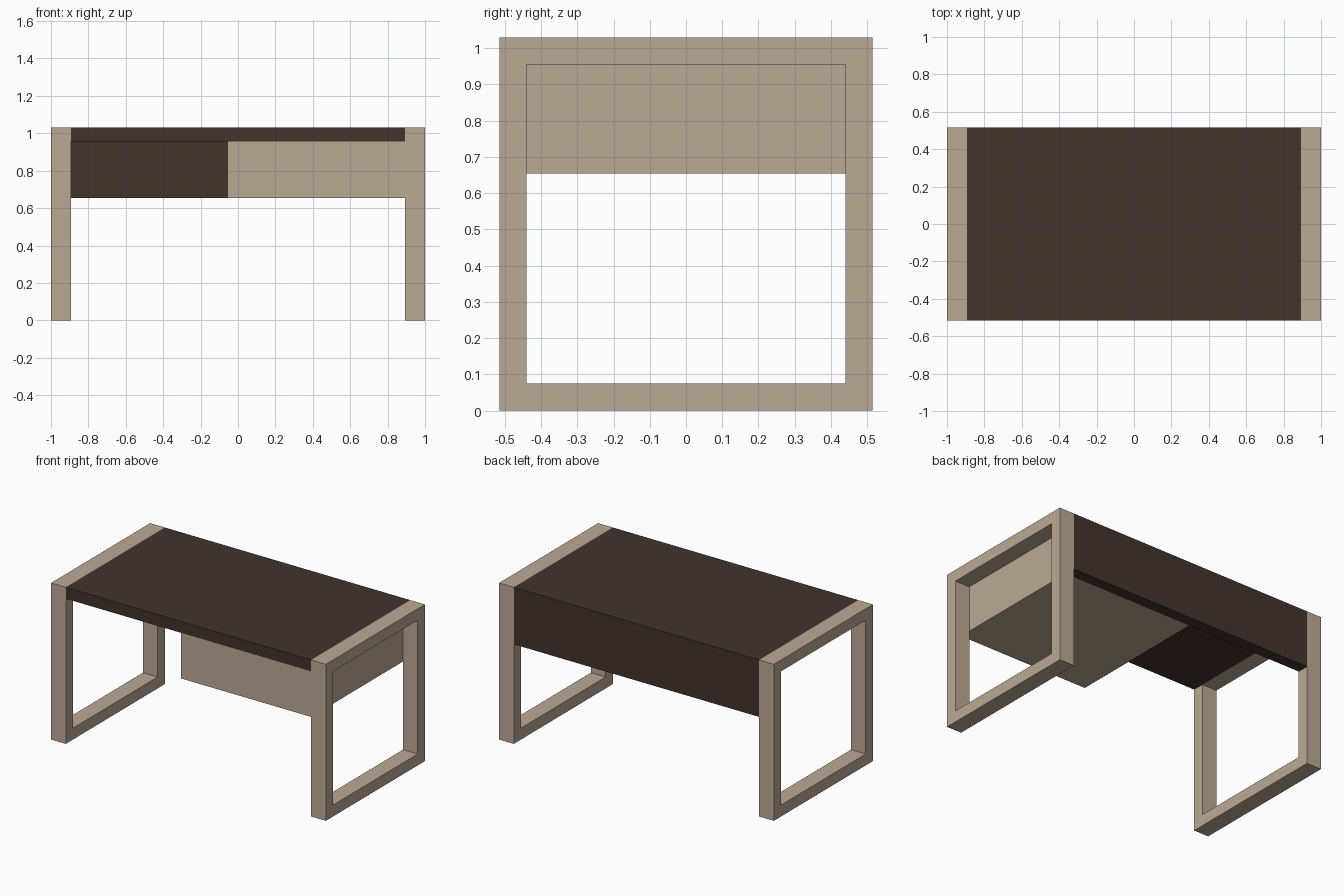
import bpy, bmesh

if "Cube" in bpy.data.objects:
    bpy.data.objects.remove(bpy.data.objects["Cube"])

def material(name, rgb):
    m = bpy.data.materials.new(name)
    m.diffuse_color = (*rgb, 1.0)
    m.use_nodes = True
    m.node_tree.nodes["Principled BSDF"].inputs["Base Color"].default_value = m.diffuse_color
    return m

LIGHT = material("light_wood", (0.497, 0.402, 0.301))
DARK = material("dark_wood", (0.054, 0.034, 0.027))

# Shared dimensions
HALF_X, INNER_X = 1.0, 0.893
HALF_Y, HEIGHT, BAR = 0.515, 1.03, 0.075
APRON_Z = 0.655

def finish(bm, name, mat):
    bmesh.ops.recalc_face_normals(bm, faces=bm.faces)
    me = bpy.data.meshes.new(name)
    bm.to_mesh(me)
    bm.free()
    me.materials.append(mat)
    ob = bpy.data.objects.new(name, me)
    bpy.context.collection.objects.link(ob)
    return ob

def box(name, lo, hi, mat):
    bm = bmesh.new()
    bmesh.ops.create_cube(bm, size=1)
    for v in bm.verts:
        v.co = [(a + b) / 2 + c * (b - a) for a, b, c in zip(lo, hi, v.co)]
    return finish(bm, name, mat)

def frame(name, x0, x1):
    """Closed rectangular loop in the YZ plane, extruded along x."""
    bm = bmesh.new()
    def ring(x, inset):
        y, z0, z1 = HALF_Y - inset, inset, HEIGHT - inset
        return [bm.verts.new((x, *p)) for p in ((-y, z0), (y, z0), (y, z1), (-y, z1))]
    rings = [ring(x0, 0), ring(x1, 0), ring(x1, BAR), ring(x0, BAR)]
    for k in range(4):
        a, b = rings[k], rings[(k + 1) % 4]
        for i in range(4):
            j = (i + 1) % 4
            bm.faces.new((a[i], a[j], b[j], b[i]))
    return finish(bm, name, LIGHT)

# Side leg frames
frame("left_leg_frame", -HALF_X, -INNER_X)
frame("right_leg_frame", INNER_X, HALF_X)

# Table top between the frames
box("table_top", (-INNER_X, -HALF_Y, HEIGHT - BAR), (INNER_X, HALF_Y, HEIGHT), DARK)

# Back modesty panel
box("back_panel", (-INNER_X, HALF_Y - BAR, APRON_Z), (INNER_X, HALF_Y, HEIGHT - BAR), DARK)

# Storage box under the right half of the top
box("drawer_box", (-0.055, -HALF_Y, APRON_Z), (INNER_X, HALF_Y - BAR, HEIGHT - BAR), LIGHT)
